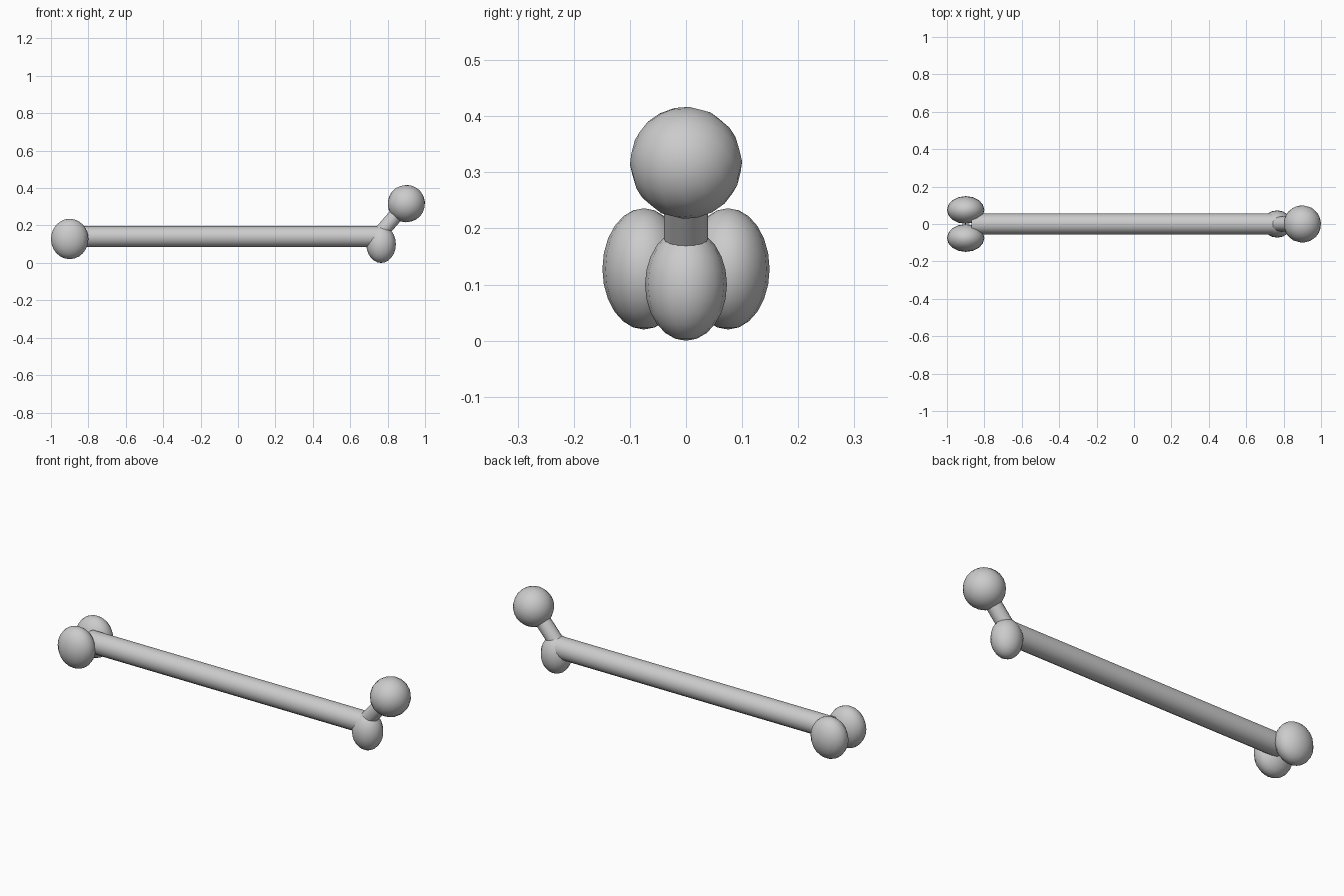
import bpy
from mathutils import Vector

if "Cube" in bpy.data.objects:
    bpy.data.objects.remove(bpy.data.objects["Cube"])


def finish(name):
    ob = bpy.context.object
    ob.name = name
    bpy.ops.object.shade_smooth_by_angle(angle=0.9)
    return ob


def knob(name, loc, radii, tilt=(0, 0, 0)):
    bpy.ops.mesh.primitive_uv_sphere_add(segments=16, ring_count=12, location=loc, rotation=tilt)
    bpy.context.object.scale = radii
    bpy.ops.object.transform_apply(location=False, rotation=False, scale=True)
    return finish(name)


def rod(name, start, end, radius):
    a, b = Vector(start), Vector(end)
    d = b - a
    bpy.ops.mesh.primitive_cylinder_add(vertices=16, radius=radius, depth=d.length,
                                        location=(a + b) / 2,
                                        rotation=d.to_track_quat('Z', 'Y').to_euler())
    return finish(name)


# Long shaft of the bone
rod("shaft", (-0.87, 0, 0.14), (0.76, 0, 0.14), 0.056)

# Paired knuckles at the knee end
for side, label in ((-1, "front"), (1, "back")):
    knob("knuckle_" + label, (-0.90, side * 0.075, 0.128), (0.10, 0.074, 0.108))

# Hip end: lower bump, slanted neck and ball
knob("hip_bump", (0.765, 0, 0.1), (0.079, 0.073, 0.1))
rod("neck", (0.755, 0, 0.152), (0.88, 0, 0.295), 0.039)
knob("ball_head", (0.90, 0, 0.317), (0.10, 0.10, 0.10), (0.3, 0.75, 0))
